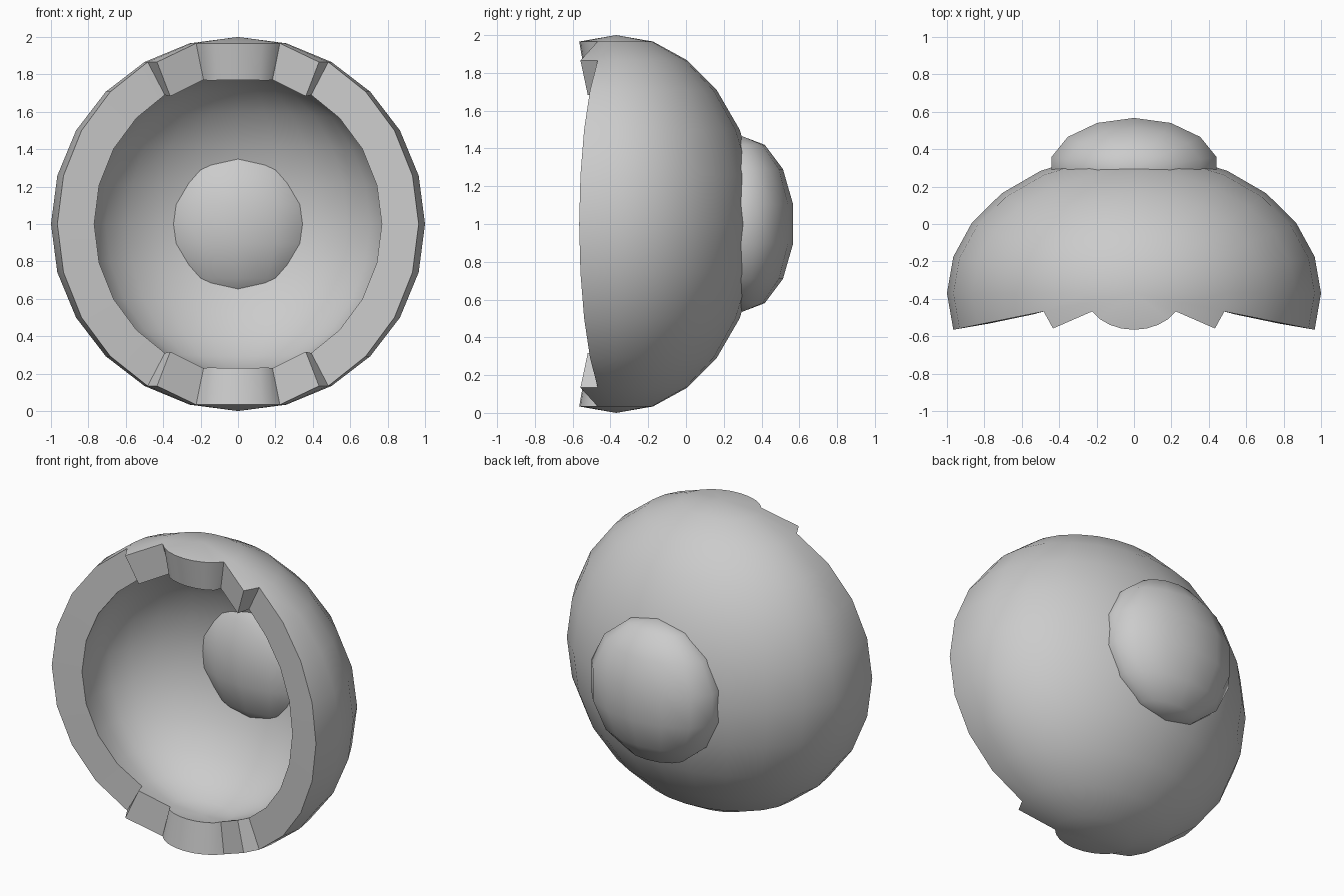
import bpy, bmesh, math

if "Cube" in bpy.data.objects:
    bpy.data.objects.remove(bpy.data.objects["Cube"])


def ellipsoid(name, segments, rings, scale, centre):
    """UV sphere with its poles on z, scaled in the mesh itself."""
    bm = bmesh.new()
    bmesh.ops.create_uvsphere(bm, u_segments=segments, v_segments=rings, radius=1)
    return bm, name, scale, centre


def finish(bm, name, scale, centre, angle):
    bmesh.ops.scale(bm, vec=scale, verts=bm.verts)
    bmesh.ops.recalc_face_normals(bm, faces=bm.faces)
    mesh = bpy.data.meshes.new(name)
    bm.to_mesh(mesh)
    bm.free()
    obj = bpy.data.objects.new(name, mesh)
    bpy.context.collection.objects.link(obj)
    obj.location = centre
    bpy.ops.object.select_all(action='DESELECT')
    obj.select_set(True)
    bpy.context.view_layer.objects.active = obj
    bpy.ops.object.shade_smooth_by_angle(angle=math.radians(angle))
    return obj


# Bowl shell: open at the front, stepped tabs left at top and bottom poles
bm, *info = ellipsoid("bowl_shell", 24, 12, (1, 0.755, 1), (0, -0.37, 1))
front = []
for f in bm.faces:
    c = f.calc_center_median()
    lat = math.degrees(math.asin(abs(c.z) / c.length))
    lon = math.degrees(math.atan2(-c.y, abs(c.x)))   # 90 is straight ahead
    limit = 15 if lat < 60 else 30 if lat < 75 else 91
    if lon > limit:
        front.append(f)
bmesh.ops.delete(bm, geom=front, context='FACES')
shell = finish(bm, *info, 50)
wall = shell.modifiers.new("wall", 'SOLIDIFY')
wall.thickness = 0.2
wall.offset = -1
bpy.ops.object.modifier_apply(modifier=wall.name)
bpy.ops.object.shade_smooth_by_angle(angle=math.radians(40))

# Ball set through the back wall
bm, *info = ellipsoid("back_ball", 14, 7, (0.465, 0.277, 0.465), (0, 0.297, 1))
finish(bm, *info, 60)
